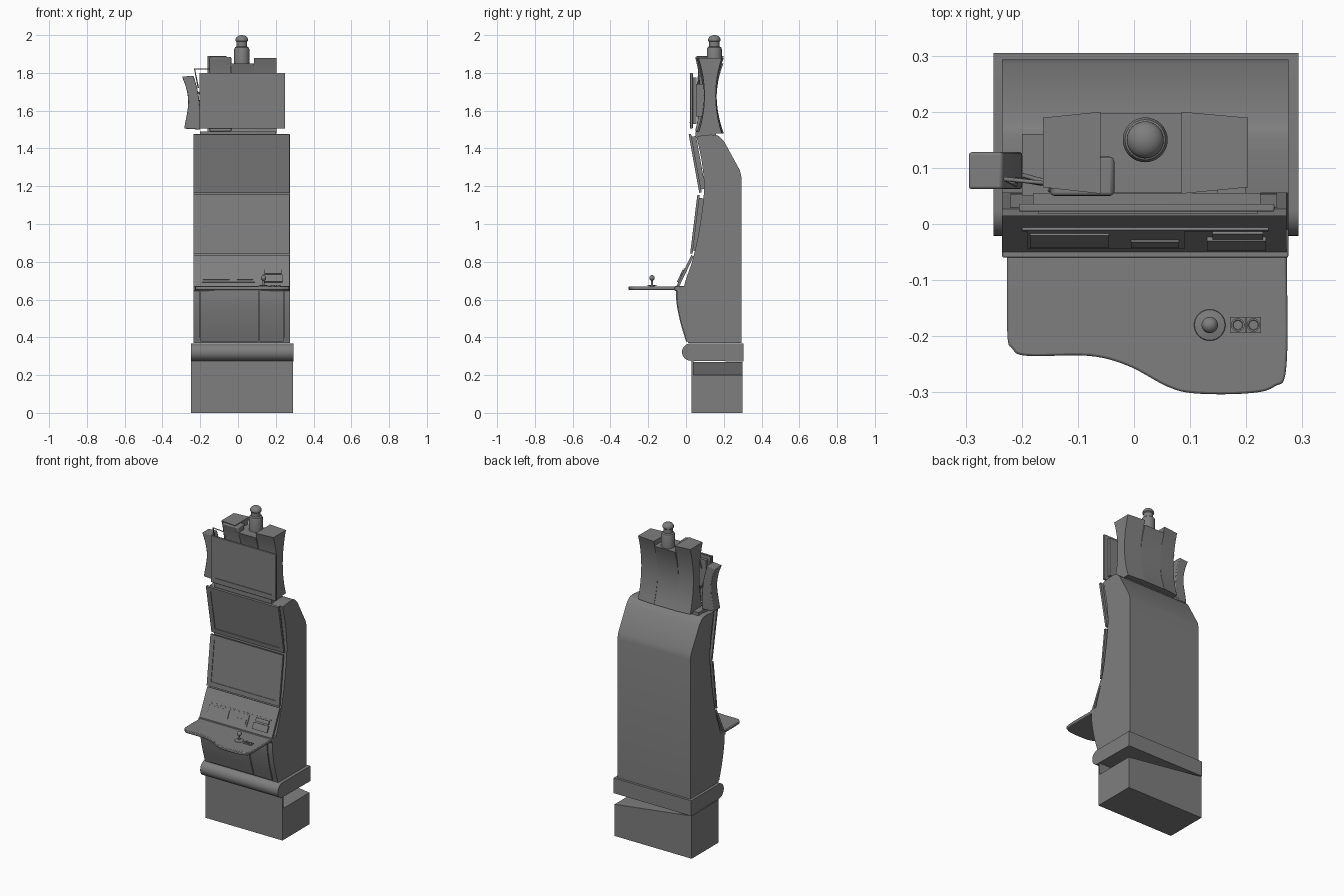
import bpy, bmesh, math
from mathutils import Vector

cube = bpy.data.objects.get("Cube")
if cube:
    bpy.data.objects.remove(cube, do_unlink=True)

grey = bpy.data.materials.new("mid_grey")
grey.use_nodes = True
GREY = (0.21, 0.21, 0.21, 1)
grey.diffuse_color = GREY
grey.node_tree.nodes["Principled BSDF"].inputs["Base Color"].default_value = GREY

L, R = -0.235, 0.275        # cabinet sides
MID = (L + R) / 2


def finish(name, bm, bevel=0, smooth=True):
    bmesh.ops.recalc_face_normals(bm, faces=bm.faces)
    mesh = bpy.data.meshes.new(name)
    bm.to_mesh(mesh)
    bm.free()
    obj = bpy.data.objects.new(name, mesh)
    bpy.context.collection.objects.link(obj)
    mesh.materials.append(grey)
    if bevel:
        mod = obj.modifiers.new("Bevel", "BEVEL")
        mod.width, mod.segments, mod.limit_method = bevel, 2, "ANGLE"
    if smooth:
        bpy.ops.object.select_all(action="DESELECT")
        obj.select_set(True)
        bpy.context.view_layer.objects.active = obj
        bpy.ops.object.shade_smooth_by_angle(angle=math.radians(30))
    return obj


def prism(name, pts, axis, lo, hi, bevel=0, inset=0, depth=0, taper=(1, 1)):
    """Extrude a 2D outline along an axis; optionally recess its front face."""
    bm = bmesh.new()
    rings = []
    for t, s in ((lo, taper[0]), (hi, taper[1])):
        place = {"x": lambda a, b: (t, 0.13 + (a - 0.13) * s, b),
                 "y": lambda a, b: (a, t, b),
                 "z": lambda a, b: (a, b, t)}[axis]
        rings.append([bm.verts.new(place(a, b)) for a, b in pts])
    bm.faces.new(rings[0])
    bm.faces.new(rings[1])
    n = len(pts)
    for i in range(n):
        j = (i + 1) % n
        bm.faces.new((rings[0][i], rings[0][j], rings[1][j], rings[1][i]))
    if inset:
        bmesh.ops.recalc_face_normals(bm, faces=bm.faces)
        front = min(bm.faces, key=lambda f: f.normal.y)
        bmesh.ops.inset_region(bm, faces=[front], thickness=inset)
        bmesh.ops.inset_region(bm, faces=[front], thickness=0.001, depth=-depth)
    return finish(name, bm, bevel)


def box(name, x0, x1, y0, y1, z0, z1, **kw):
    return prism(name, [(x0, y0), (x1, y0), (x1, y1), (x0, y1)], "z", z0, z1, **kw)


def panel(name, x0, x1, low, high, thick, push=0, **kw):
    """Tilted slab: front runs from low to high (y, z), moved back by push."""
    low, high = Vector(low), Vector(high)
    d = (high - low).normalized()
    back = Vector((d.y, -d.x))
    a, b = low + back * push, high + back * push
    pts = [a, b, b + back * thick, a + back * thick]
    return prism(name, [tuple(p) for p in pts], "x", x0, x1, **kw)


def lathe(name, x, y, profile, sides=32):
    bm = bmesh.new()
    verts = [bm.verts.new((x + r, y, z)) for r, z in profile]
    edges = [bm.edges.new(p) for p in zip(verts, verts[1:])]
    bmesh.ops.spin(bm, geom=verts + edges, cent=(x, y, 0), axis=(0, 0, 1),
                   angle=math.tau, steps=sides)
    bmesh.ops.remove_doubles(bm, verts=bm.verts, dist=0.0001)
    return finish(name, bm)


def wire(name, points, radius):
    curve = bpy.data.curves.new(name, "CURVE")
    curve.dimensions, curve.bevel_depth, curve.bevel_resolution = "3D", radius, 2
    s = curve.splines.new("POLY")
    s.points.add(len(points) - 1)
    for p, co in zip(s.points, points):
        p.co = (*co, 1)
    curve.materials.append(grey)
    bpy.context.collection.objects.link(bpy.data.objects.new(name, curve))


def smooth_path(pts, steps=6):
    """Catmull-Rom through the points."""
    p = [Vector(q) for q in pts]
    p = [2 * p[0] - p[1]] + p + [2 * p[-1] - p[-2]]
    out = []
    for a, b, c, d in zip(p, p[1:], p[2:], p[3:]):
        for i in range(steps):
            t = i / steps
            out.append(tuple(0.5 * (2 * b + (c - a) * t + (2 * a - 5 * b + 4 * c - d) * t * t
                                    + (3 * b - a - 3 * c + d) * t ** 3)))
    return out + [tuple(p[-2])]


# Stand with sloping top, and its front board
prism("stand", [(-0.25, 0), (0.29, 0), (0.29, 0.2), (-0.25, 0.27)], "y", 0.04, 0.3)
box("stand_front", -0.25, 0.29, 0.03, 0.04, 0, 0.275)

# Plinth with rounded nose
nose = [(0.025 + 0.046 * math.cos(a), 0.322 + 0.046 * math.sin(a))
        for a in (math.pi * (0.5 + i / 16) for i in range(17))]
prism("plinth", nose + [(0.305, 0.272), (0.305, 0.368)], "x", -0.25, 0.293)

# Cabinet body
front = smooth_path([(0.01, 0.37), (-0.012, 0.55), (-0.01, 0.67), (0.035, 0.81), (0.07, 0.97),
                     (0.095, 1.17), (0.085, 1.32), (0.055, 1.465)])
crown = smooth_path([(0.13, 1.473), (0.17, 1.467), (0.2, 1.44)])
prism("cabinet_body", front + crown + [(0.285, 1.285), (0.293, 1.25), (0.293, 0.37)], "x", L, R)

# Lower door: a curved skin in three sections
outer = smooth_path([(0, 0.378), (-0.03, 0.48), (-0.05, 0.58), (-0.052, 0.65)])
skin = outer + [(0.02, 0.65), (0.02, 0.378)]
for side, x0, x1 in (("left", 0.113, 0.24), ("centre", -0.198, 0.108)):
    prism("door_" + side, skin, "x", x0, x1)
for side, x0, x1 in (("right", L, -0.201), ("left", 0.243, R)):
    prism("door_trim_" + side, [(y + 0.004, z) for y, z in skin], "x", x0, x1)

# Two screens, each a recessed front plate over a smaller rear housing
for name, low, high in (("lower_screen", (0.022, 0.845), (0.06, 1.155)),
                        ("upper_screen", (0.07, 1.165), (0.014, 1.475))):
    panel(name, L, R - 0.003, low, high, 0.013, inset=0.04, depth=0.003)
    a, b = Vector(low), Vector(high)
    panel(name + "_housing", L + 0.015, R - 0.02, a.lerp(b, 0.05), a.lerp(b, 0.95), 0.024, push=0.013)

# Slanted control panel with slots
low, high = Vector((-0.052, 0.668)), Vector((0.028, 0.835))
panel("control_panel", L, R - 0.003, low, high, 0.014)
for name, x0, x1, a, b in (("bill_slot", -0.19, 0.09, 0.14, 0.53), ("display_strip", -0.185, -0.045, 0.2, 0.48),
                           ("card_slot", -0.005, 0.08, 0.2, 0.34), ("coin_slot", 0.13, 0.235, 0.14, 0.36),
                           ("coin_reader", 0.14, 0.23, 0.4, 0.52)):
    lift = 0.004 if name == "bill_slot" else 0.008
    panel(name, x0, x1, low.lerp(high, a), low.lerp(high, b), lift, push=-lift)
panel("panel_frame_top", -0.2, 0.24, low.lerp(high, 0.54), low.lerp(high, 0.57), 0.005, push=-0.005)

# Tray with wavy front edge
edge = smooth_path([(-0.226, -0.02), (-0.226, -0.19), (-0.217, -0.222), (-0.19, -0.235), (-0.08, -0.235),
                    (-0.01, -0.253), (0.06, -0.29), (0.11, -0.302), (0.2, -0.302), (0.25, -0.29),
                    (0.272, -0.25), (0.272, -0.02)])
prism("tray", edge, "z", 0.65, 0.669, bevel=0.004)
box("tray_support", L, R, -0.06, 0, 0.645, 0.672, bevel=0.003)

# Joystick and two buttons
ball = [(0.0145 * math.sin(a), 0.715 - 0.0145 * math.cos(a)) for a in (math.pi * i / 12 for i in range(2, 13))]
lathe("joystick", 0.135, -0.18, [(0, 0.672), (0.028, 0.672), (0.027, 0.674), (0.006, 0.678), (0.005, 0.7)] + ball)
for i, x in enumerate((0.185, 0.213)):
    box("button_plate_%d" % i, x - 0.0135, x + 0.0135, -0.194, -0.166, 0.667, 0.672)
    lathe("button_%d" % i, x, -0.18, [(0.012, 0.67), (0.012, 0.677), (0.009, 0.677), (0.008, 0.675), (0, 0.675)], 20)


# Waisted upper board: two tapered wings around a lower centre
def waist(z0, z1, f, b, bulge, n=12):
    ts = [2 * i / n - 1 for i in range(n + 1)]
    zs = [z0 + (z1 - z0) * (t + 1) / 2 for t in ts]
    return ([(f - bulge * t * t, z) for t, z in zip(ts, zs)]
            + [(b + bulge * t * t, z) for t, z in zip(ts, zs)][::-1])


prism("board_wing_right", waist(1.48, 1.89, 0.092, 0.162, 0.038), "x", -0.162, -0.06, taper=(0.85, 1))
prism("board_centre", waist(1.48, 1.85, 0.092, 0.162, 0.036), "x", -0.06, 0.085)
prism("board_wing_left", waist(1.48, 1.88, 0.092, 0.162, 0.038), "x", 0.085, 0.203, taper=(1, 0.85))

# Narrow curved backrest beside the board
prism("curved_bracket", waist(1.49, 1.885, 0.075, 0.095, 0.027), "x", -0.15, -0.035, bevel=0.008)

# Front sign, its housing and foot
box("front_sign", -0.205, 0.25, 0.022, 0.036, 1.505, 1.8, bevel=0.003)
box("sign_ledge", -0.17, 0.22, 0.018, 0.023, 1.535, 1.54)
box("sign_housing", -0.18, 0.225, 0.036, 0.055, 1.53, 1.775)
box("sign_mount", -0.1, 0.15, 0.055, 0.1, 1.57, 1.74)
box("sign_foot", -0.2, 0.2, 0.05, 0.16, 1.465, 1.49)

# Small side sign with a concave outer edge, held by a wire
outline = (smooth_path([(-0.296, 1.78), (-0.272, 1.71), (-0.264, 1.63), (-0.285, 1.505)])
           + smooth_path([(-0.2, 1.5), (-0.2, 1.6), (-0.212, 1.7), (-0.235, 1.785)]))
prism("side_sign", outline, "y", 0.062, 0.128, bevel=0.005)
wire("side_sign_wire", [(-0.21, 0.07, 1.72), (-0.23, 0.08, 1.82), (-0.13, 0.07, 1.82), (-0.15, 0.06, 1.72)], 0.004)
wire("side_sign_brace", [(-0.21, 0.09, 1.54), (-0.1, 0.06, 1.51), (-0.21, 0.08, 1.7)], 0.004)

# Lamp on top
dome = [(0.033 * math.cos(a), 1.975 + 0.025 * math.sin(a)) for a in (math.pi * i / 16 for i in range(9))]
lathe("lamp", MID, 0.15, [(0, 1.845), (0.04, 1.845), (0.04, 1.925), (0.036, 1.935), (0.028, 1.94), (0.028, 1.965), (0.033, 1.97)] + dome)
